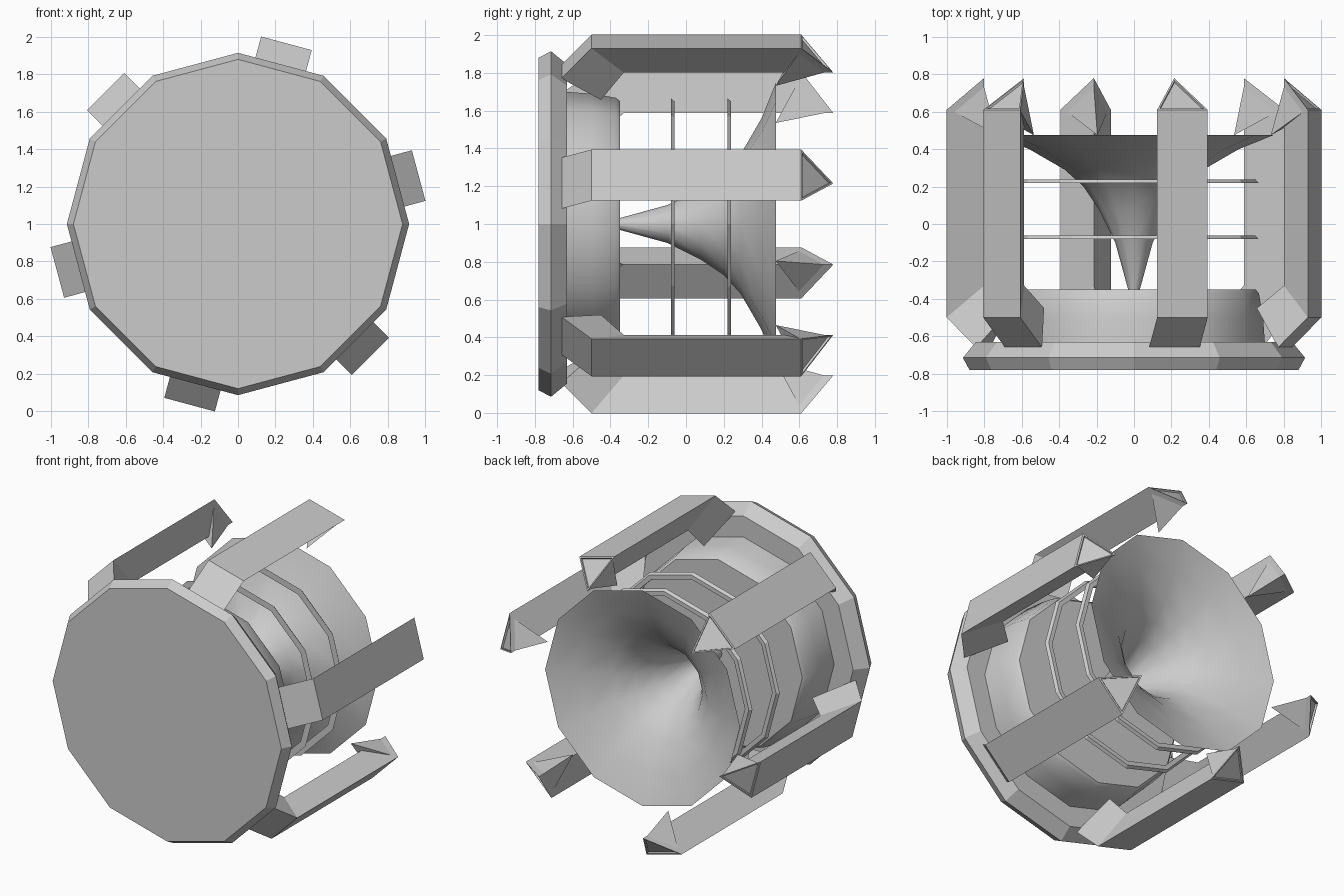
import bpy, bmesh
from math import sin, cos, pi, radians
from mathutils import Vector

cube = bpy.data.objects.get("Cube")
if cube:
    bpy.data.objects.remove(cube)

SIDES = 12

grey = bpy.data.materials.new("plain grey")
grey.use_nodes = True
tone = (0.6, 0.6, 0.6, 1)
grey.diffuse_color = tone
grey.node_tree.nodes["Principled BSDF"].inputs["Base Color"].default_value = tone


def place(angle, r, y, w=0.0):
    """Point at radius r around the main axis, shifted sideways by w."""
    return Vector((r * sin(angle) + w * cos(angle), y, 1 + r * cos(angle) - w * sin(angle)))


def finish(name, bm, smooth=False):
    bmesh.ops.recalc_face_normals(bm, faces=bm.faces)
    mesh = bpy.data.meshes.new(name)
    bm.to_mesh(mesh)
    bm.free()
    mesh.materials.append(grey)
    obj = bpy.data.objects.new(name, mesh)
    bpy.context.collection.objects.link(obj)
    if smooth:
        bpy.ops.object.select_all(action='DESELECT')
        obj.select_set(True)
        bpy.context.view_layer.objects.active = obj
        bpy.ops.object.shade_smooth_by_angle(angle=radians(40))
    return obj


def lathe(name, profile, caps=False, closed=False, smooth=False):
    """Turn a (radius, y) profile around the main axis."""
    bm = bmesh.new()
    loops = [[bm.verts.new(place(2 * pi * i / SIDES, r, y)) for i in range(SIDES)]
             for r, y in profile]
    pairs = list(zip(loops, loops[1:]))
    if closed:
        pairs.append((loops[-1], loops[0]))
    for a, b in pairs:
        for i in range(SIDES):
            j = (i + 1) % SIDES
            bm.faces.new((a[i], a[j], b[j], b[i]))
    if caps:
        bm.faces.new(loops[0])
        bm.faces.new(loops[-1])
    return finish(name, bm, smooth)


# Front plate and the drum behind it
lathe("front_plate", [(0.88, -0.78), (0.915, -0.715), (0.845, -0.63)], caps=True)
lathe("drum", [(0.70, -0.64), (0.69, -0.5), (0.668, -0.37), (0.65, -0.35)],
      caps=True, smooth=True)

# Thin hoops
for name, y in (("front_hoop", -0.08), ("back_hoop", 0.22)):
    lathe(name, [(0.665, y), (0.65, y + 0.018), (0.62, y + 0.018), (0.62, y)], closed=True)

# Flared open horn
lathe("horn", [(0.03, -0.355), (0.1, -0.1), (0.19, 0.08), (0.27, 0.2), (0.37, 0.29),
               (0.56, 0.4), (0.75, 0.477)], smooth=True)

# Stations along an arm: outer radius, outer y, ridge radius, ridge y
STATIONS = [(0.835, -0.66, 0.68, -0.45), (1.0, -0.5, 0.83, -0.33), (1.0, 0.61, 0.83, 0.78)]
HALF = 0.14


def arm(name, angle):
    """Three-sided bent arm with a framed slanted end."""
    bm = bmesh.new()
    rings = []
    for r, y, ridge_r, ridge_y in STATIONS:
        rings.append([bm.verts.new(place(angle, r, y, -HALF)),
                      bm.verts.new(place(angle, r, y, HALF)),
                      bm.verts.new(place(angle, ridge_r, ridge_y))])
    for a, b in zip(rings, rings[1:]):
        for i in range(3):
            j = (i + 1) % 3
            bm.faces.new((a[i], a[j], b[j], b[i]))
    bm.faces.new(rings[0])
    end = bm.faces.new(rings[-1])
    bmesh.ops.recalc_face_normals(bm, faces=bm.faces)
    bmesh.ops.inset_region(bm, faces=[end], thickness=0.018)
    bmesh.ops.inset_region(bm, faces=[end], thickness=0.004, depth=-0.012)
    base = [v.co.copy() for v in end.verts]
    finish(name, bm)
    return base


def spike(name, base, tip):
    """Three-sided point running back from the arm end."""
    bm = bmesh.new()
    foot = [bm.verts.new(p) for p in base]
    top = bm.verts.new(tip)
    for i in range(3):
        bm.faces.new((foot[i], foot[(i + 1) % 3], top))
    finish(name, bm)


# Six arms around the axis, each with an inward spike
for k in range(6):
    a = radians(15 + 60 * k)
    corners = arm(f"arm_{k + 1}", a)
    spike(f"arm_spike_{k + 1}", corners, place(a, 0.757, 0.475))
